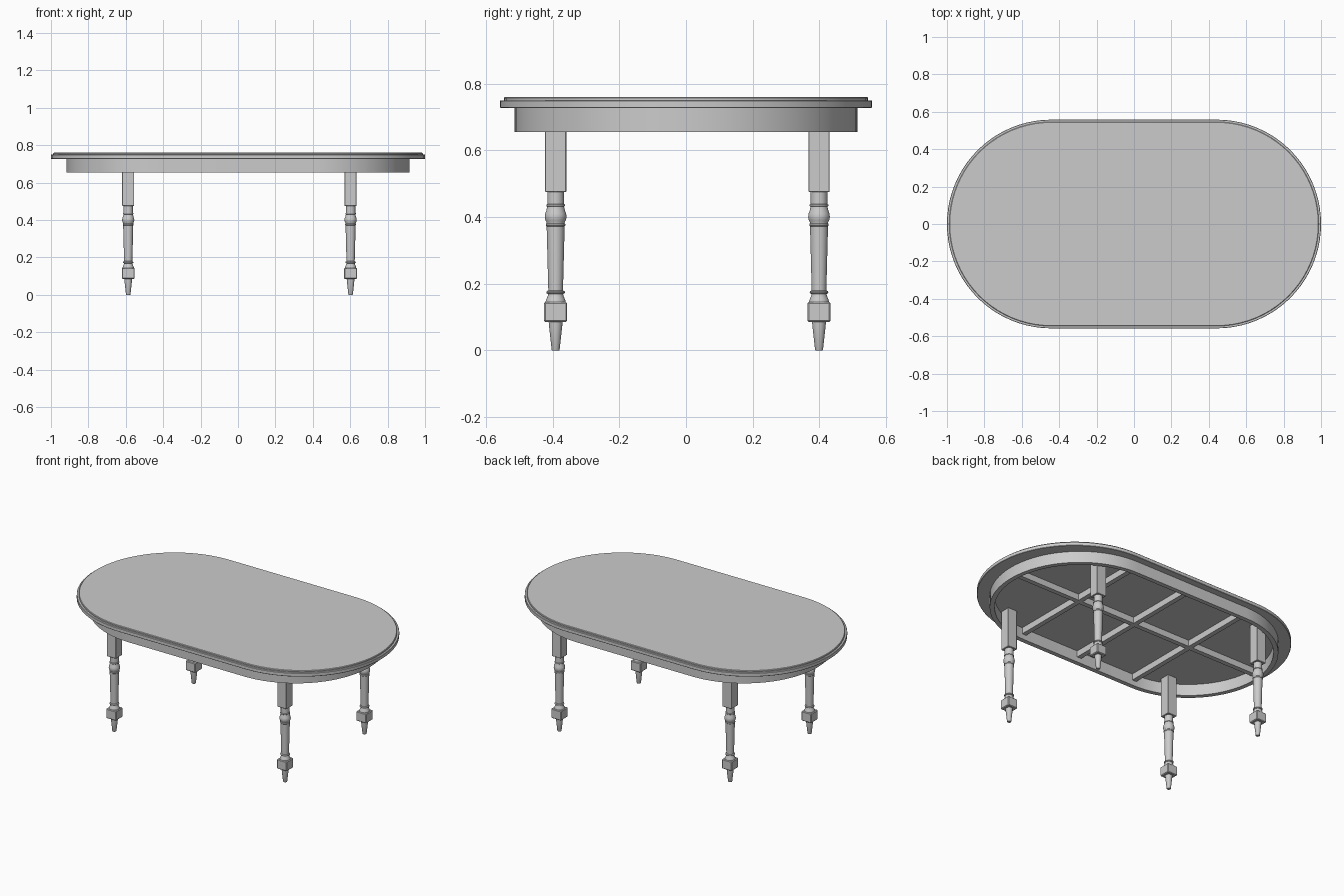
import bpy, bmesh, math
from mathutils import Matrix, Vector

if "Cube" in bpy.data.objects:
    bpy.data.objects.remove(bpy.data.objects["Cube"])


def finish(name, bm, angle=35):
    bmesh.ops.recalc_face_normals(bm, faces=bm.faces)
    me = bpy.data.meshes.new(name)
    bm.to_mesh(me)
    bm.free()
    me.polygons.foreach_set("use_smooth", [True] * len(me.polygons))
    me.set_sharp_from_angle(angle=math.radians(angle))
    ob = bpy.data.objects.new(name, me)
    bpy.context.collection.objects.link(ob)
    return ob


def stadium(straight, radius, n=40):
    pts = []
    for side in (1, -1):
        for i in range(n + 1):
            a = math.pi * i / n - math.pi / 2
            pts.append((side * (straight + radius * math.cos(a)), side * radius * math.sin(a)))
    return pts


def stack(name, rings, closed_loop=False):
    """Bridge stadium rings (straight, radius, z); cap them or close into a band."""
    bm = bmesh.new()
    loops = [[bm.verts.new((x, y, z)) for x, y in stadium(s, r)] for s, r, z in rings]
    pairs = list(zip(loops, loops[1:]))
    if closed_loop:
        pairs.append((loops[-1], loops[0]))
    for a, b in pairs:
        for i in range(len(a)):
            j = (i + 1) % len(a)
            bm.faces.new((a[i], a[j], b[j], b[i]))
    if not closed_loop:
        bm.faces.new(loops[0])
        bm.faces.new(loops[-1])
    return finish(name, bm)


def add_box(bm, center, size, bevel=0.0):
    m = Matrix.Translation(center) @ Matrix.Diagonal((*size, 1))
    verts = bmesh.ops.create_cube(bm, size=1, matrix=m)["verts"]
    if bevel:
        edges = list({e for v in verts for e in v.link_edges})
        bmesh.ops.bevel(bm, geom=edges, offset=bevel, segments=1, affect='EDGES')


def add_lathe(bm, profile, seg=32):
    rings = [[bm.verts.new((r * math.cos(2 * math.pi * k / seg),
                            r * math.sin(2 * math.pi * k / seg), z))
              for k in range(seg)] for r, z in profile]
    for a, b in zip(rings, rings[1:]):
        for i in range(seg):
            j = (i + 1) % seg
            bm.faces.new((a[i], a[j], b[j], b[i]))
    bm.faces.new(rings[0])
    bm.faces.new(rings[-1])


# Table top: wide lower slab with a stepped, slightly smaller upper layer
S, R = 0.442, 0.558
stack("table_top", [(S, R - 0.002, 0.727), (S, R, 0.729), (S, R, 0.748), (S, R - 0.002, 0.750),
                    (S, R - 0.012, 0.750), (S, R - 0.012, 0.757), (S, R - 0.015, 0.760)])

# Apron band under the top
AS, AR, T = 0.404, 0.514, 0.028
stack("apron", [(AS, AR, 0.655), (AS, AR, 0.728), (AS, AR - T, 0.728), (AS, AR - T, 0.655)],
      closed_loop=True)

# Underside braces: one lengthwise rail and three cross rails
bm = bmesh.new()
add_box(bm, (0, 0, 0.708), (1.79, 0.03, 0.04))
finish("long_brace", bm)
for i, x in enumerate((-0.41, 0, 0.41)):
    bm = bmesh.new()
    add_box(bm, (x, 0, 0.708), (0.03, 0.98, 0.04))
    finish(f"cross_brace_{i + 1}", bm)

# Turned legs with square top block, square ankle block and tapered foot
SHAFT = [(0.030, 0.143), (0.030, 0.148), (0.027, 0.155), (0.0235, 0.164), (0.0225, 0.169),
         (0.027, 0.171), (0.028, 0.174), (0.027, 0.177), (0.022, 0.180), (0.0225, 0.200),
         (0.027, 0.372), (0.029, 0.374), (0.029, 0.379), (0.027, 0.381), (0.0275, 0.385),
         (0.031, 0.391), (0.0325, 0.400), (0.0315, 0.410), (0.028, 0.419), (0.026, 0.428),
         (0.0255, 0.431), (0.028, 0.433), (0.028, 0.437), (0.025, 0.439), (0.025, 0.478)]
FOOT = [(0.011, 0.0), (0.012, 0.002), (0.0195, 0.070), (0.021, 0.087)]


def leg(name, x, y):
    bm = bmesh.new()
    add_box(bm, (0, 0, 0.6015), (0.064, 0.064, 0.253), 0.002)
    add_box(bm, (0, 0, 0.115), (0.069, 0.069, 0.060), 0.004)
    add_lathe(bm, SHAFT)
    add_lathe(bm, FOOT)
    ob = finish(name, bm)
    ob.location = Vector((x, y, 0))


for side, x in (("left", -0.587), ("right", 0.602)):
    for end, y in (("front", -0.391), ("back", 0.399)):
        leg(f"{end}_{side}_leg", x, y)
